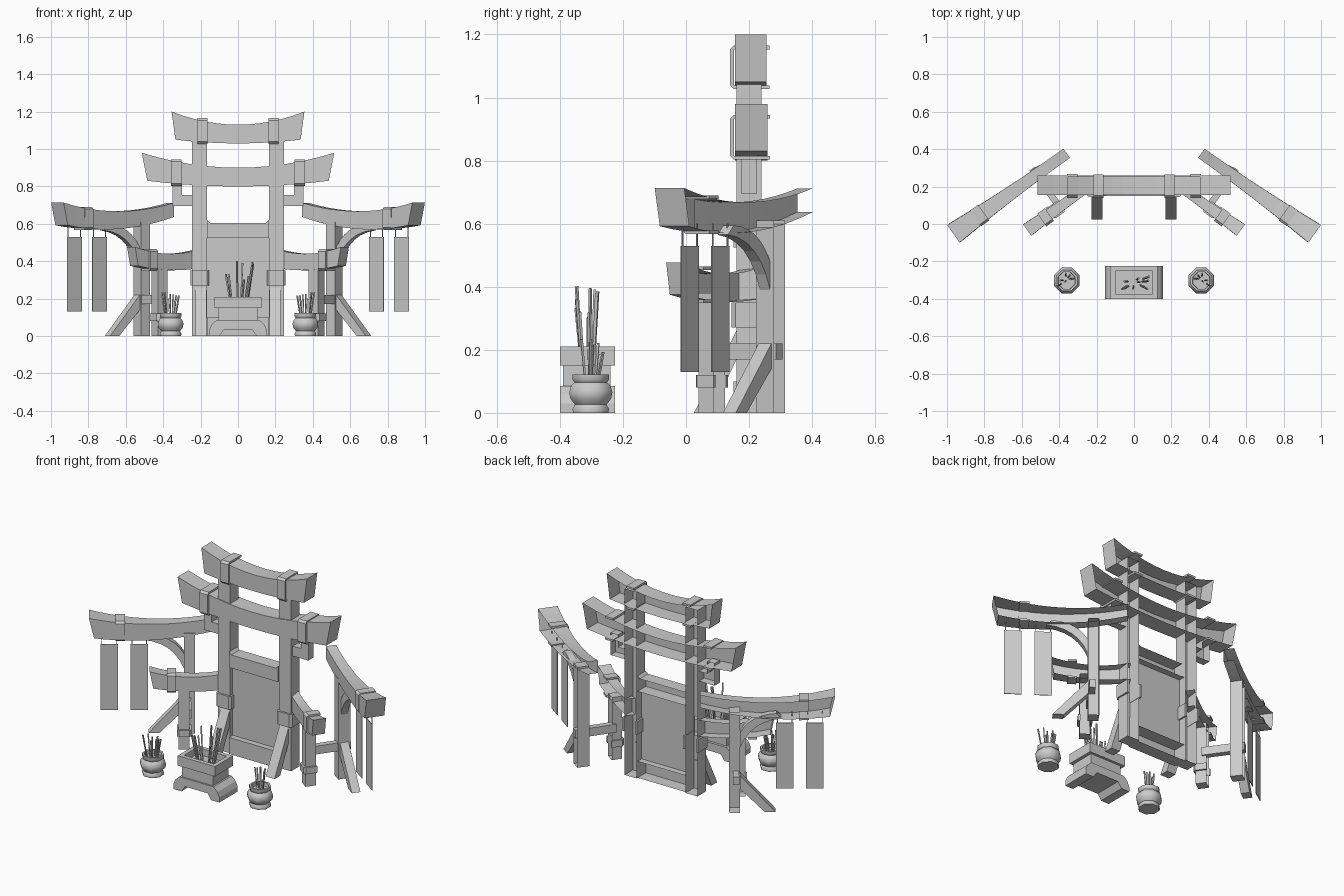
import bpy, bmesh, random
from math import radians, cos, sin, pi
from mathutils import Matrix, Vector

cube = bpy.data.objects.get("Cube")
if cube:
    bpy.data.objects.remove(cube, do_unlink=True)
random.seed(4)

stone = bpy.data.materials.new("plain_grey")
stone.use_nodes = True
GREY = (0.6, 0.6, 0.6, 1)
stone.diffuse_color = GREY
stone.node_tree.nodes["Principled BSDF"].inputs["Base Color"].default_value = GREY

BACK, INNER, DOWN = Vector((0, 1, 0)), Vector((-1, 0, 0)), Vector((0, 0, -1))
CENTRE = Matrix.Identity(4)
WING = Matrix.Translation((0.36, 0.378, 0)) @ Matrix.Rotation(radians(-35.4), 4, 'Z')
FLIP = Matrix.Scale(-1, 4, (1, 0, 0))


def finish(name, bm, frame=CENTRE, opened=(), both=False, smooth=False):
    """Drop the open sides, place the part and, if asked, its mirrored twin."""
    bmesh.ops.recalc_face_normals(bm, faces=bm.faces)
    gone = [f for f in bm.faces if any(f.normal.dot(d) > 0.8 for d in opened)]
    bmesh.ops.delete(bm, geom=gone, context='FACES')
    bm.transform(frame)
    for tag in (("_left", "_right") if both else ("",)):
        if tag == "_right":
            bm.transform(FLIP)
            bmesh.ops.reverse_faces(bm, faces=bm.faces)
        mesh = bpy.data.meshes.new(name + tag)
        bm.to_mesh(mesh)
        mesh.materials.append(stone)
        obj = bpy.data.objects.new(name + tag, mesh)
        bpy.context.collection.objects.link(obj)
        if smooth:
            for o in bpy.context.selected_objects:
                o.select_set(False)
            obj.select_set(True)
            bpy.context.view_layer.objects.active = obj
            bpy.ops.object.shade_smooth_by_angle(angle=radians(50))
    bm.free()


def prism(name, pts, a, b, axes="xzy", **kw):
    """Extrude a profile (first two axes) from a to b along the third axis."""
    i, j, k = ("xyz".index(c) for c in axes)
    bm = bmesh.new()
    rings = []
    for d in (a, b):
        ring = []
        for u, v in pts:
            co = [0, 0, 0]
            co[i], co[j], co[k] = u, v, d
            ring.append(bm.verts.new(co))
        rings.append(ring)
        bm.faces.new(ring)
    n = len(pts)
    for m in range(n):
        bm.faces.new((rings[0][m], rings[0][(m + 1) % n], rings[1][(m + 1) % n], rings[1][m]))
    finish(name, bm, **kw)


def box(name, x, y, z, **kw):
    prism(name, [(x[0], z[0]), (x[1], z[0]), (x[1], z[1]), (x[0], z[1])], y[0], y[1], **kw)


def curve3(p, f):
    """Parabola through values at 0, 0.5 and 1."""
    return p[0] * (1 - f) * (1 - 2 * f) + 4 * p[1] * f * (1 - f) + p[2] * f * (2 * f - 1)


def beam(name, x_low, x_top, low, top, y, width, steps=12, **kw):
    """Sagging beam, lofted from rectangular sections; width flares to the far end."""
    bm = bmesh.new()
    rings = []
    for s in range(steps + 1):
        f = s / steps
        h = (width[0] + (width[1] - width[0]) * f * f) / 2
        xb = x_low[0] + (x_low[1] - x_low[0]) * f
        xt = x_top[0] + (x_top[1] - x_top[0]) * f
        zb, zt = curve3(low, f), curve3(top, f)
        rings.append([bm.verts.new(c) for c in
                      ((xb, y - h, zb), (xb, y + h, zb), (xt, y + h, zt), (xt, y - h, zt))])
    for r, q in zip(rings, rings[1:]):
        for m in range(4):
            bm.faces.new((r[m], r[(m + 1) % 4], q[(m + 1) % 4], q[m]))
    bm.faces.new(rings[0])
    bm.faces.new(rings[-1])
    finish(name, bm, **kw)


def collar(name, front, back, v0, v1, a, b, axes, t=0.012, **kw):
    """U-shaped band with chamfered front corners, open at the back."""
    c = 0.012
    pts = [(back, v0), (front + c, v0), (front, v0 + c), (front, v1 - c), (front + c, v1),
           (back, v1), (back, v1 - t), (front + t, v1 - t), (front + t, v0 + t), (back, v0 + t)]
    prism(name, pts, a, b, axes, **kw)


# Central gate: posts, bands, two curved lintels, side arms and front braces
box("gate_post", (0.165, 0.245), (0.16, 0.24), (0, 1.13), opened=(BACK,), both=True)
collar("gate_post_band", 0.145, 0.25, 0.155, 0.255, 0.27, 0.35, "yxz", both=True)
beam("top_lintel", (-0.335, 0.335), (-0.355, 0.355), (1.05, 1.03, 1.05), (1.2, 1.13, 1.2),
     0.205, (0.1, 0.1), opened=(BACK,))
beam("second_lintel", (-0.485, 0.485), (-0.515, 0.515), (0.83, 0.8, 0.83), (0.98, 0.9, 0.98),
     0.207, (0.104, 0.104), opened=(BACK,))
collar("top_lintel_band", 0.14, 0.265, 1.027, 1.165, 0.163, 0.217, "yzx", both=True)
collar("second_lintel_band", 0.14, 0.267, 0.803, 0.945, 0.303, 0.357, "yzx", both=True)
prism("side_arm", [(0.245, 0.695), (0.35, 0.695), (0.35, 0.83), (0.3, 0.83), (0.3, 0.755), (0.245, 0.755)],
      0.175, 0.225, opened=(BACK,), both=True)
prism("gate_brace", [(0.025, 0), (0.08, 0), (0.165, 0.18), (0.165, 0.27)], 0.168, 0.228, "yzx", both=True)

# Recessed door panel with top and bottom rails
prism("top_rail", [(-0.165, 0.525), (0.165, 0.525), (0.165, 0.62), (0.15, 0.605), (-0.15, 0.605), (-0.165, 0.62)],
      0.15, 0.23, opened=(BACK,))
box("bottom_rail", (-0.165, 0.165), (0.15, 0.23), (0, 0.1), opened=(BACK,))
box("door_panel", (-0.165, 0.165), (0.185, 0.19), (0.1, 0.525))

# Wings: upper and lower beams on posts, turned forward on each side
wing = dict(frame=WING, both=True)
shell = dict(opened=(BACK, INNER), **wing)
LOWER = -0.212
beam("wing_beam", (0, 0.715), (0, 0.743), (0.637, 0.573, 0.592), (0.712, 0.667, 0.713),
     0, (0.06, 0.115), **shell)
collar("wing_beam_band", -0.053, 0.05, 0.568, 0.69, 0.545, 0.598, "yzx", **wing)
beam("lower_beam", (-0.03, 0.39), (-0.03, 0.41), (0.365, 0.352, 0.375), (0.465, 0.44, 0.477),
     LOWER, (0.05, 0.075), **shell)
collar("lower_beam_band", LOWER - 0.043, LOWER + 0.04, 0.348, 0.465, 0.265, 0.315, "yzx", **wing)
box("wing_post", (0.16, 0.22), (-0.035, 0.035), (0, 0.61), opened=(BACK,), **wing)
box("lower_post", (0.19, 0.25), (LOWER - 0.025, LOWER + 0.035), (0, 0.38), opened=(BACK,), **wing)
collar("lower_post_band", LOWER - 0.037, LOWER + 0.04, 0.18, 0.26, 0.08, 0.12, "yxz", **wing)
box("post_tie", (0.18, 0.215), (-0.2, 0.04), (0.17, 0.22), **wing)
prism("wing_brace", [(0.355, 0), (0.415, 0), (0.22, 0.22), (0.22, 0.14)], -0.025, 0.025, **wing)


# Curved bracket under each wing beam
def arch(p0, p1, p2, n=6):
    return [tuple((Vector(p0) * (1 - t) ** 2 + Vector(p1) * 2 * t * (1 - t) + Vector(p2) * t * t))
            for t in (k / n for k in range(n + 1))]


prism("curved_bracket", arch((0.22, 0.39), (0.28, 0.55), (0.45, 0.565))
      + arch((0.42, 0.595), (0.28, 0.59), (0.22, 0.48)), -0.02, 0.02, **wing)

# Hanging banners with two cords each
for tag, s in (("inner", 0.466), ("outer", 0.632)):
    box(tag + "_banner", (s - 0.048, s + 0.048), (-0.002, 0.002), (0.13, 0.53), **wing)
    for end, d in (("a", -0.04), ("b", 0.04)):
        box(f"{tag}_cord_{end}", (s + d - 0.002, s + d + 0.002), (-0.002, 0.002), (0.53, 0.6), **wing)

# Altar: footed base, waist, and a tray with a sunken top
prism("altar_base", [(-0.155, 0), (-0.155, 0.03), (-0.142, 0.06), (-0.115, 0.085), (0.115, 0.085), (0.142, 0.06),
                     (0.155, 0.03), (0.155, 0), (0.1, 0), (0.075, 0.035), (-0.075, 0.035), (-0.1, 0)],
      -0.4, -0.225)
box("altar_waist", (-0.105, 0.105), (-0.39, -0.24), (0.085, 0.15))
bm = bmesh.new()
bmesh.ops.create_cube(bm, size=1, matrix=Matrix.Translation((0, -0.3125, 0.18)) @ Matrix.Diagonal((0.25, 0.175, 0.06, 1)))
lid = [f for f in bm.faces if f.normal.z > 0.9]
bmesh.ops.inset_region(bm, faces=lid, thickness=0.036)
hole = bmesh.ops.extrude_face_region(bm, geom=lid)
bmesh.ops.delete(bm, geom=lid, context='FACES_ONLY')
bmesh.ops.translate(bm, verts=[v for v in hole["geom"] if isinstance(v, bmesh.types.BMVert)], vec=(0, 0, -0.04))
finish("altar_tray", bm)


def sticks(name, centre, spread, z0, heights, count, radius, both=False):
    """A bundle of thin square sticks fanning outward."""
    bm = bmesh.new()
    for _ in range(count):
        a, b = random.uniform(-1, 1), random.uniform(-1, 1)
        foot = Vector((centre[0] + a * spread[0] * 0.6, centre[1] + b * spread[1] * 0.6, z0))
        tip = Vector((centre[0] + a * spread[0], centre[1] + b * spread[1], random.uniform(*heights)))
        d = tip - foot
        place = Matrix.Translation((foot + tip) / 2) @ d.to_track_quat('Z', 'Y').to_matrix().to_4x4()
        bmesh.ops.create_cone(bm, cap_ends=True, segments=4, radius1=radius * 0.8, radius2=radius,
                              depth=d.length, matrix=place)
    finish(name, bm, both=both)


sticks("altar_sticks", (0, -0.31), (0.095, 0.045), 0.165, (0.28, 0.41), 13, 0.006)

# Round pots: lathed eight-sided profile with a hollow mouth
PROFILE = [(0.06, 0), (0.063, 0.012), (0.054, 0.026), (0.07, 0.045), (0.074, 0.065), (0.068, 0.085),
           (0.056, 0.097), (0.062, 0.105), (0.062, 0.122), (0.05, 0.122), (0.048, 0.1)]
bm = bmesh.new()
rings = [[bm.verts.new((0.36 + r * cos((k + 0.5) * pi / 4), -0.302 + r * sin((k + 0.5) * pi / 4), z))
          for k in range(8)] for r, z in PROFILE]
for r, q in zip(rings, rings[1:]):
    for m in range(8):
        bm.faces.new((r[m], r[(m + 1) % 8], q[(m + 1) % 8], q[m]))
bm.faces.new(rings[0])
bm.faces.new(rings[-1])
finish("incense_pot", bm, both=True, smooth=True)
sticks("pot_sticks", (0.36, -0.302), (0.048, 0.048), 0.1, (0.18, 0.31), 9, 0.005, both=True)
